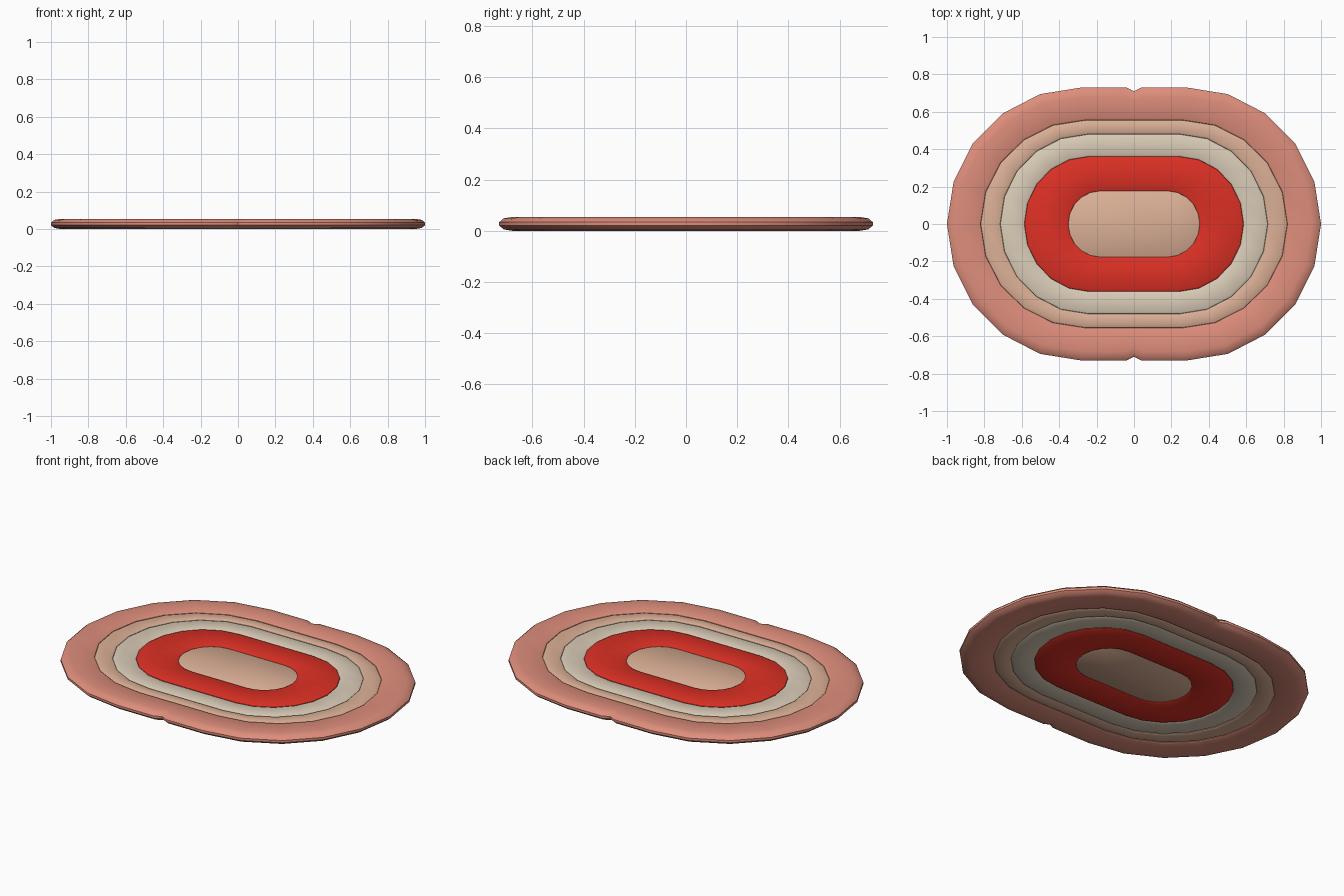
import bpy, bmesh, math

if "Cube" in bpy.data.objects:
    bpy.data.objects.remove(bpy.data.objects["Cube"])

SEG = 10          # segments around each rounded end
ZMID, HALF = 0.027, 0.027


def material(name, rgb):
    m = bpy.data.materials.new(name)
    m.diffuse_color = (*rgb, 1.0)
    m.use_nodes = True
    m.node_tree.nodes["Principled BSDF"].inputs["Base Color"].default_value = m.diffuse_color
    return m


salmon = material("salmon", (0.73, 0.27, 0.20))
tan = material("tan", (0.72, 0.44, 0.31))
cream = material("cream", (0.71, 0.61, 0.48))
red = material("red", (0.73, 0.03, 0.018))


def oval(rx, ry, s, notch=0.0):
    """Stadium outline, with an optional small pinch mid-way on the long sides."""
    pts = []
    for side in (1, -1):
        for i in range(SEG + 1):
            a = math.pi * (i / SEG - 0.5)
            pts.append((side * (s + (rx - s) * math.cos(a)), side * ry * math.sin(a)))
        y = side * ry
        pts += [(side * 0.04, y), (0, y - side * notch), (-side * 0.04, y)]
    return pts


def add_band(name, outer, inner, mat, edge, half, notch=0.0):
    """Flattened padded ring; inner=None makes a solid pad."""
    bm = bmesh.new()

    def loop(size, inset, z, n=0.0):
        rx, ry, s = size
        return [bm.verts.new((x, y, z))
                for x, y in oval(rx - inset, ry - inset, s, n)]

    # half profile of a rounded edge: (inset, height) from bottom to top
    rim = [(edge, -half), (edge * 0.35, -half * 0.8), (0, -half * 0.25),
           (0, half * 0.25), (edge * 0.35, half * 0.8), (edge, half)]
    loops = [loop(outer, d, ZMID + h, notch) for d, h in rim]
    if inner:
        ie = 0.014
        loops += [loop(inner, -d * ie / edge, ZMID + h) for d, h in reversed(rim)]
    n = len(loops[0])
    pairs = list(zip(loops, loops[1:]))
    if inner:
        pairs.append((loops[-1], loops[0]))
    for a, b in pairs:
        for i in range(n):
            j = (i + 1) % n
            bm.faces.new((a[i], a[j], b[j], b[i]))
    if not inner:
        bm.faces.new(loops[-1])
        bm.faces.new(list(reversed(loops[0])))
    bmesh.ops.recalc_face_normals(bm, faces=bm.faces[:])
    me = bpy.data.meshes.new(name)
    bm.to_mesh(me)
    bm.free()
    me.materials.append(mat)
    ob = bpy.data.objects.new(name, me)
    bpy.context.collection.objects.link(ob)
    bpy.ops.object.select_all(action='DESELECT')
    ob.select_set(True)
    bpy.context.view_layer.objects.active = ob
    bpy.ops.object.shade_smooth_by_angle(angle=math.radians(40))


# Ring outlines: half length, half width, half straight run
E1 = (0.35, 0.175, 0.18)
E2 = (0.59, 0.365, 0.24)
E3 = (0.715, 0.48, 0.245)
E4 = (0.82, 0.555, 0.26)
E5 = (1.00, 0.73, 0.28)


def grow(e, d):
    return (e[0] + d, e[1] + d, e[2])


# Rug bands from the middle outward, each overlapping its neighbour a little
add_band("centre_pad", grow(E1, 0.008), None, tan, 0.012, HALF - 0.004)
add_band("red_ring", E2, grow(E1, -0.003), red, 0.014, HALF - 0.001)
add_band("cream_ring", grow(E3, 0.004), grow(E2, -0.008), cream, 0.014, HALF - 0.003)
add_band("tan_ring", grow(E4, 0.004), grow(E3, -0.004), tan, 0.014, HALF - 0.002)
add_band("outer_ring", E5, grow(E4, -0.004), salmon, 0.05, HALF, notch=0.02)
